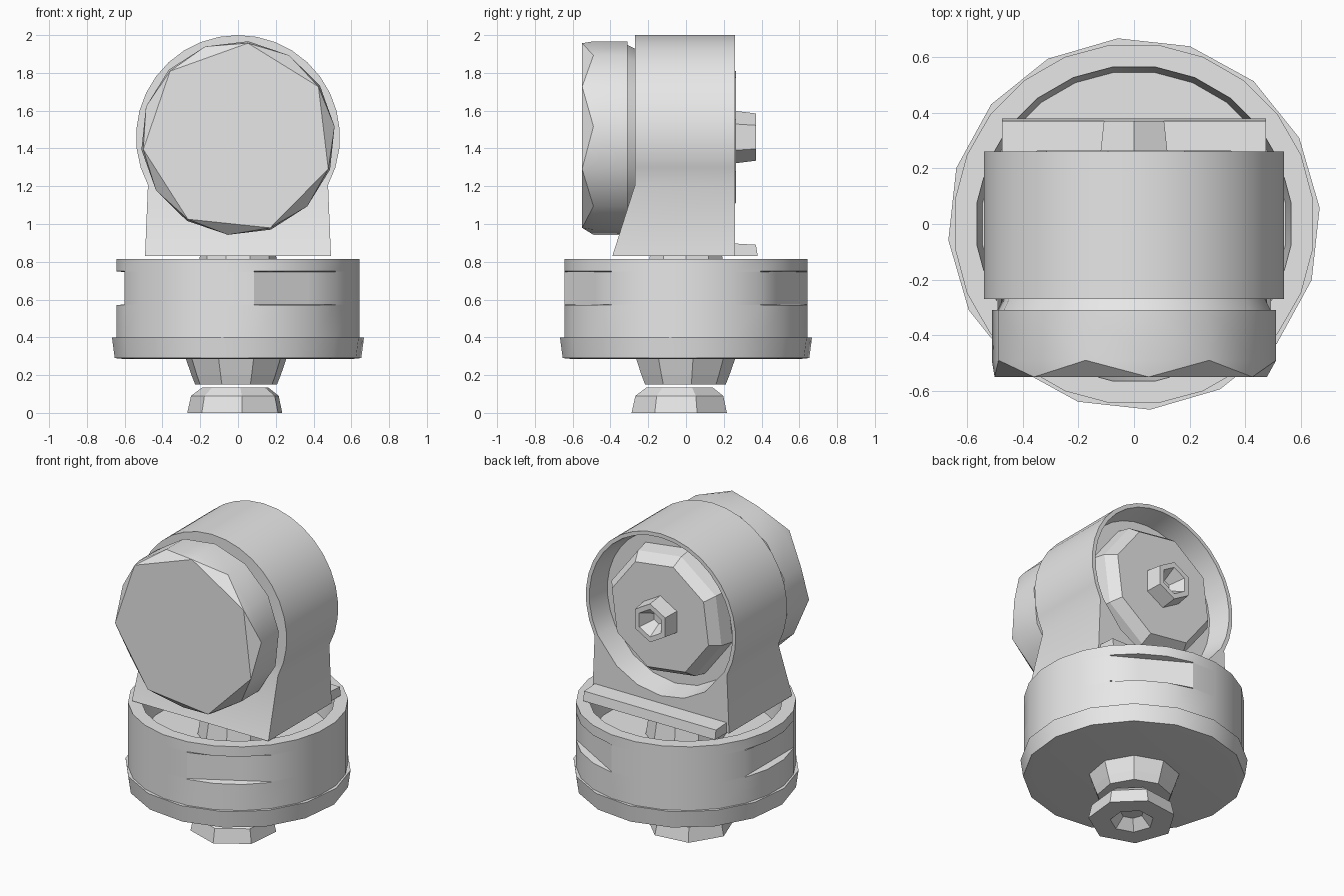
import bpy
import bmesh
from math import cos, sin, pi, radians
from mathutils import Vector

cube = bpy.data.objects.get("Cube")
if cube:
    bpy.data.objects.remove(cube, do_unlink=True)

grey = bpy.data.materials.new("plain grey")
grey.diffuse_color = (0.8, 0.8, 0.8, 1)
grey.use_nodes = True
for node in grey.node_tree.nodes:
    if node.type == 'BSDF_PRINCIPLED':
        node.inputs["Base Color"].default_value = grey.diffuse_color


def finish(name, bm, smooth=30):
    """Turn a bmesh into a named object, smooth below the given angle."""
    bmesh.ops.recalc_face_normals(bm, faces=bm.faces)
    mesh = bpy.data.meshes.new(name)
    bm.to_mesh(mesh)
    bm.free()
    obj = bpy.data.objects.new(name, mesh)
    bpy.context.collection.objects.link(obj)
    mesh.materials.append(grey)
    if smooth:
        bpy.ops.object.select_all(action='DESELECT')
        obj.select_set(True)
        bpy.context.view_layer.objects.active = obj
        bpy.ops.object.shade_smooth_by_angle(angle=radians(smooth))
    return obj


def place(r, a, h, axis, centre):
    """Polar point around a vertical ('Z') or front-to-back ('Y') axis."""
    p = (r * cos(a), r * sin(a), h) if axis == 'Z' else (r * cos(a), h, r * sin(a))
    return Vector(p) + Vector(centre)


def bridge(bm, a, b):
    for i in range(len(a)):
        j = (i + 1) % len(a)
        bm.faces.new((a[i], a[j], b[j], b[i]))


def lathe(name, profile, sides, axis='Z', centre=(0, 0, 0), turn=0.0, smooth=30,
          shape=None):
    """Spin (radius, height) points; both ends are capped."""
    bm = bmesh.new()
    rings = []
    for row, (r, h) in enumerate(profile):
        ring = []
        for i in range(sides):
            a = radians(turn) + 2 * pi * i / sides
            radius = shape(row, r, a) if shape else r
            ring.append(bm.verts.new(place(radius, a, h, axis, centre)))
        rings.append(ring)
    for a, b in zip(rings, rings[1:]):
        bridge(bm, a, b)
    bm.faces.new(rings[0])
    bm.faces.new(rings[-1])
    return finish(name, bm, smooth)


# Foot and hub under the base
lathe("foot", [(0.07, 0.06), (0.13, 0), (0.26, 0), (0.24, 0.09), (0.18, 0.135)],
      7, centre=(-0.01, -0.03, 0), turn=20, smooth=0)
lathe("lower_hub", [(0.22, 0.15), (0.24, 0.2), (0.275, 0.3)],
      9, centre=(-0.01, -0.01, 0), turn=10, smooth=0)

# Base flange
lathe("base_flange", [(0.6, 0.285), (0.655, 0.29), (0.67, 0.4)], 16, turn=5)


# Base drum with three flat notches and an open top
def notch(row, r, a):
    if row not in (2, 3):
        return r
    for middle in (60, 180, 300):
        off = (a - radians(middle) + pi) % (2 * pi) - pi
        if abs(off) < radians(23):
            return r * cos(radians(22.5)) / cos(off)
    return r


lathe("base_drum", [(0.65, 0.4), (0.65, 0.57), (0.65, 0.575), (0.65, 0.745),
                    (0.65, 0.75), (0.65, 0.815), (0.57, 0.815), (0.55, 0.6)],
      24, turn=7.5, shape=notch)
lathe("swivel_post", [(0.24, 0.59), (0.2, 0.84)], 10)

# Head housing: round top running into a square foot, recessed at the back
CENTRE = (0, 0, 1.46)
arc = [radians(-28 + 236 * i / 22) for i in range(23)]
foot = [radians(d) for d in (232, 251, 270, 289, 308)]
bm = bmesh.new()


def outer(y, foot_y):
    loop = [bm.verts.new(place(0.54, a, y, 'Y', CENTRE)) for a in arc]
    for a in foot:
        loop.append(bm.verts.new((-0.63 * cos(a) / sin(a), foot_y, 0.83)))
    return loop


front = outer(-0.27, -0.39)
back = outer(0.26, 0.26)
rim, floor = [[bm.verts.new(place(r, a, y, 'Y', CENTRE)) for a in arc + foot]
              for r, y in ((0.515, 0.26), (0.49, 0.11))]
for a, b in ((front, back), (back, rim), (rim, floor)):
    bridge(bm, a, b)
bm.faces.new(floor)
n = len(arc)
bm.faces.new(front[:n])
bm.faces.new([front[0], front[n - 1]] + front[n:])
finish("head_housing", bm)

# Rear ledge of the housing foot
bm = bmesh.new()
ends = [[bm.verts.new((x, y, z)) for y, z in
         ((0.2, 0.83), (0.38, 0.83), (0.37, 0.89), (0.2, 0.9))] for x in (-0.475, 0.475)]
bridge(bm, *ends)
for end in ends:
    bm.faces.new(end)
finish("rear_ledge", bm, 0)

# Front drum: seven-sided face on a many-sided barrel
bm = bmesh.new()
for r, y, sides in ((0.505, -0.55, 7), (0.515, -0.49, 14), (0.515, -0.31, 14)):
    for i in range(sides):
        bm.verts.new(place(r, radians(84) + 2 * pi * i / sides, y, 'Y', (0, 0, 1.455)))
bmesh.ops.convex_hull(bm, input=bm.verts)
bmesh.ops.dissolve_limit(bm, angle_limit=radians(1), verts=bm.verts, edges=bm.edges)
finish("front_drum", bm, 28)
lathe("drum_neck", [(0.5, -0.32), (0.47, -0.26)], 14, 'Y', (0, 0, 1.455), 84)

# Rear plate and hollow knob
lathe("rear_plate", [(0.43, 0.1), (0.41, 0.2), (0.36, 0.265)], 8, 'Y', CENTRE, 15, 0)
lathe("rear_knob", [(0.14, 0.25), (0.125, 0.37), (0.09, 0.37), (0.04, 0.28)],
      6, 'Y', CENTRE, 30, 0)
